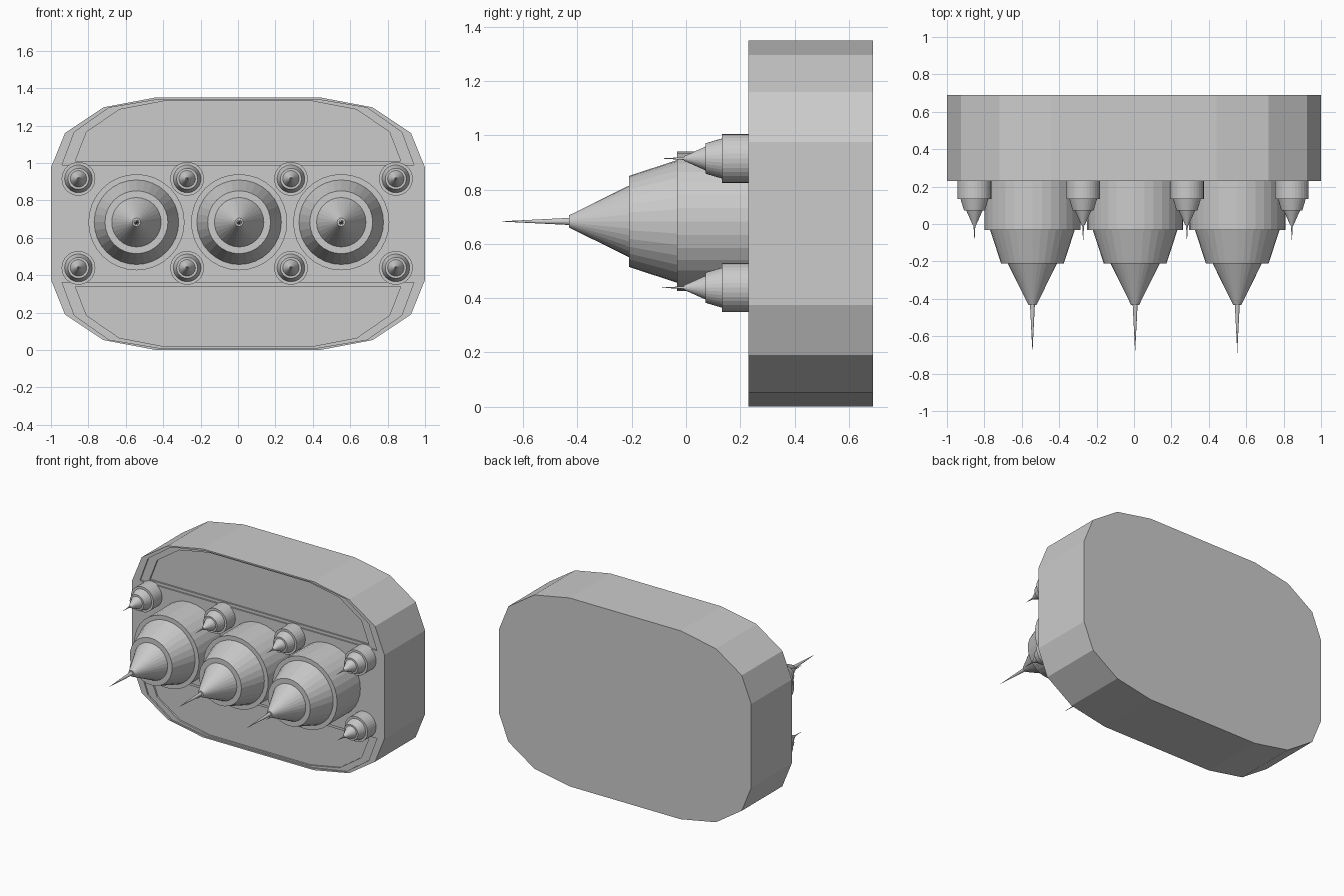
import bpy, bmesh, math

if "Cube" in bpy.data.objects:
    bpy.data.objects.remove(bpy.data.objects["Cube"])

grey = bpy.data.materials.new("light_grey")
grey.diffuse_color = (0.6, 0.6, 0.6, 1)
grey.use_nodes = True
grey.node_tree.nodes["Principled BSDF"].inputs["Base Color"].default_value = grey.diffuse_color
HEIGHT = 1.35


def add_object(name, bm):
    bmesh.ops.recalc_face_normals(bm, faces=bm.faces)
    me = bpy.data.meshes.new(name)
    bm.to_mesh(me)
    bm.free()
    me.materials.append(grey)
    ob = bpy.data.objects.new(name, me)
    bpy.context.scene.collection.objects.link(ob)
    return ob


def prism(name, half, y0, y1, flip=False):
    """Extrude a right-hand half outline (x, z), mirrored in x, along y."""
    pts = half + [(-x, z) for x, z in reversed(half)]
    if flip:
        pts = [(x, HEIGHT - z) for x, z in pts]
    bm = bmesh.new()
    face = bm.faces.new([bm.verts.new((x, y0, z)) for x, z in pts])
    ext = bmesh.ops.extrude_face_region(bm, geom=[face])
    for v in ext["geom"]:
        if isinstance(v, bmesh.types.BMVert):
            v.co.y = y1
    return add_object(name, bm)


def lathe(name, profile, x, z, seg):
    """Spin (radius, y) profile around the y axis; ends in a sharp tip."""
    bm = bmesh.new()
    rings = [[bm.verts.new((x + r * math.cos(2 * math.pi * i / seg), y,
                            z + r * math.sin(2 * math.pi * i / seg)))
              for i in range(seg)] for r, y in profile[:-1]]
    tip = bm.verts.new((x, profile[-1][1], z))
    bm.faces.new(rings[0])
    for a, b in zip(rings, rings[1:]):
        for i in range(seg):
            j = (i + 1) % seg
            bm.faces.new((a[i], a[j], b[j], b[i]))
    for i in range(seg):
        bm.faces.new((rings[-1][i], rings[-1][(i + 1) % seg], tip))
    return add_object(name, bm)


# Main housing block
lower = [(0.44, 0), (0.72, 0.053), (0.925, 0.19), (1.0, 0.375)]
upper = [(x, HEIGHT - z) for x, z in reversed(lower)]
body = prism("housing", lower + upper, 0.23, 0.69)

# Stepped recessed panels above and below the cone row
outer = [(0.94, 0.99), (0.875, 1.165), (0.69, 1.295), (0.42, 1.34)]
inner = [(0.87, 1.01), (0.81, 1.165), (0.635, 1.285), (0.40, 1.33)]
for flip in (False, True):
    for outline, depth in ((outer, 0.24), (inner, 0.252)):
        cutter = prism("panel_cutter", outline, 0.1, depth, flip)
        cutter.hide_render = True
        cutter.hide_viewport = False
        mod = body.modifiers.new("panel", "BOOLEAN")
        mod.operation = "DIFFERENCE"
        mod.solver = "EXACT"
        mod.object = cutter

# Bake the cuts so that the cutters can be removed
deps = bpy.context.evaluated_depsgraph_get()
cut_mesh = bpy.data.meshes.new_from_object(body.evaluated_get(deps))
body.modifiers.clear()
body.data = cut_mesh
for ob in list(bpy.data.objects):
    if ob.name.startswith("panel_cutter"):
        bpy.data.objects.remove(ob)

# Three large stepped cones with needle tips
big = [(0.257, 0.27), (0.257, -0.033), (0.226, -0.033), (0.168, -0.21),
       (0.132, -0.21), (0.022, -0.432), (0.013, -0.432), (0, -0.69)]
for x in (-0.543, 0.006, 0.552):
    lathe("large_cone", big, x, 0.683, 32)

# Eight small stepped cones
small = [(0.09, 0.27), (0.09, 0.133), (0.074, 0.133), (0.056, 0.072),
         (0.044, 0.072), (0.008, -0.008), (0.005, -0.008), (0, -0.097)]
for x in (-0.853, -0.272, 0.283, 0.844):
    for z in (0.915, 0.439):
        lathe("small_cone", small, x, z, 32)
